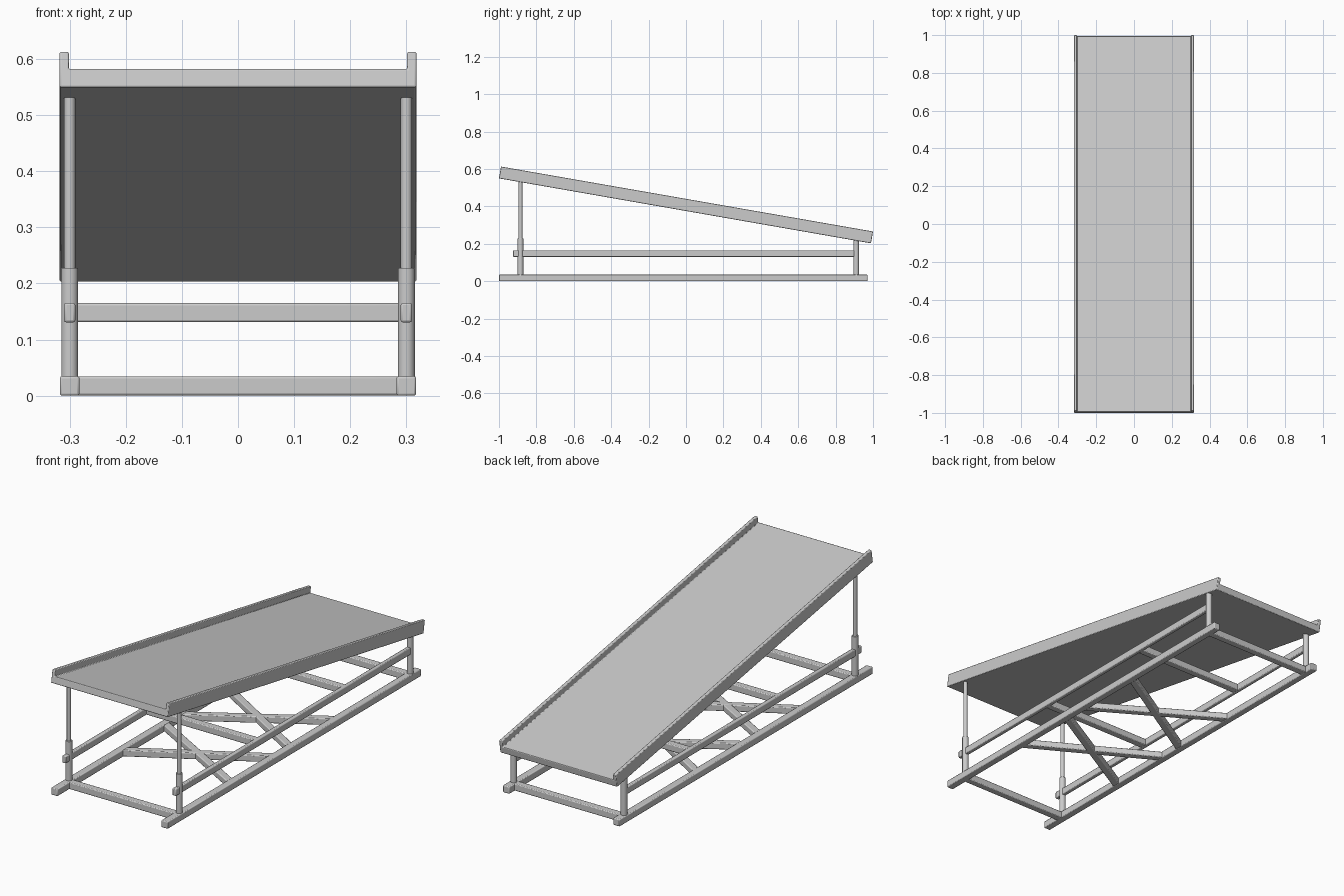
import bpy, math
from mathutils import Vector

if "Cube" in bpy.data.objects:
    bpy.data.objects.remove(bpy.data.objects["Cube"])


def finish(ob, name, bevel=0.004):
    ob.name = name
    bpy.ops.object.select_all(action='DESELECT')
    ob.select_set(True)
    bpy.context.view_layer.objects.active = ob
    if bevel:
        m = ob.modifiers.new("soft_edges", 'BEVEL')
        m.width, m.segments, m.limit_method = bevel, 2, 'ANGLE'
    bpy.ops.object.shade_smooth_by_angle(angle=math.radians(35))
    return ob


def bar(name, a, b, w, h, bevel=0.004):
    """Rectangular bar running horizontally from a to b."""
    a, b = Vector(a), Vector(b)
    d = b - a
    bpy.ops.mesh.primitive_cube_add(size=1, location=(a + b) / 2)
    ob = bpy.context.object
    ob.scale = (d.length, w, h)
    bpy.ops.object.transform_apply(location=False, rotation=False, scale=True)
    ob.rotation_euler.z = math.atan2(d.y, d.x)
    return finish(ob, name, bevel)


def post(name, x, y, z0, z1, r):
    bpy.ops.mesh.primitive_cylinder_add(vertices=24, radius=r, depth=z1 - z0,
                                        location=(x, y, (z0 + z1) / 2))
    return finish(bpy.context.object, name, 0.001)


# Sloping deck with raised side edges, one extruded profile
W, T, H, L = 0.318, 0.033, 0.064, 2.019
prof = [(-W, 0), (W, 0), (W, H), (W - .0165, H), (W - .0165, T),
        (-W + .0165, T), (-W + .0165, H), (-W, H)]
n = len(prof)
verts = [(x, y, z - H / 2) for y in (-L / 2, L / 2) for x, z in prof]
# end caps split into floor and two edges
faces = [(0, 1, 2, 3, 4, 5, 6, 7), tuple(range(15, 7, -1))]
faces += [(i, i + n, (i + 1) % n + n, (i + 1) % n) for i in range(n)]
me = bpy.data.meshes.new("deck")
me.from_pydata(verts, [], faces)
deck = bpy.data.objects.new("deck", me)
bpy.context.collection.objects.link(deck)
deck.location = (0, 0, 0.408)
deck.rotation_euler.x = -math.radians(9.9)
finish(deck, "sloping_deck", 0.003)

ZB, ZM = 0.0175, 0.148     # base and middle frame heights
for s, side in ((-1, "left"), (1, "right")):
    x = 0.3 * s
    # Long rails
    bar("base_rail_" + side, (x, -1, ZB), (x, 0.97, ZB), 0.035, 0.035)
    bar("middle_rail_" + side, (x, -0.925, ZM), (x, 0.9, ZM), 0.02, 0.035)
    # Telescopic front posts and short rear posts
    post("front_post_sleeve_" + side, x, -0.885, 0.03, 0.228, 0.015)
    post("front_post_rod_" + side, x, -0.885, 0.22, 0.535, 0.01)
    post("rear_post_" + side, x, 0.91, 0.03, 0.23, 0.015)

# Cross bars of the base and middle frames
for name, y, z in (("base_front_bar", -0.89, ZB), ("base_rear_bar", 0.91, ZB),
                   ("middle_front_bar", -0.28, ZM), ("middle_rear_bar", 0.4, ZM)):
    bar(name, (-0.295, y, z), (0.295, y, z), 0.035, 0.034)

# Two flat X braces in the base
for i, (y0, y1) in enumerate(((-0.48, -0.14), (-0.02, 0.34))):
    bar(f"brace_a_{i}", (-0.3, y0, ZB), (0.3, y1, ZB), 0.035, 0.032)
    bar(f"brace_b_{i}", (0.3, y0, ZB), (-0.3, y1, ZB), 0.035, 0.031)
